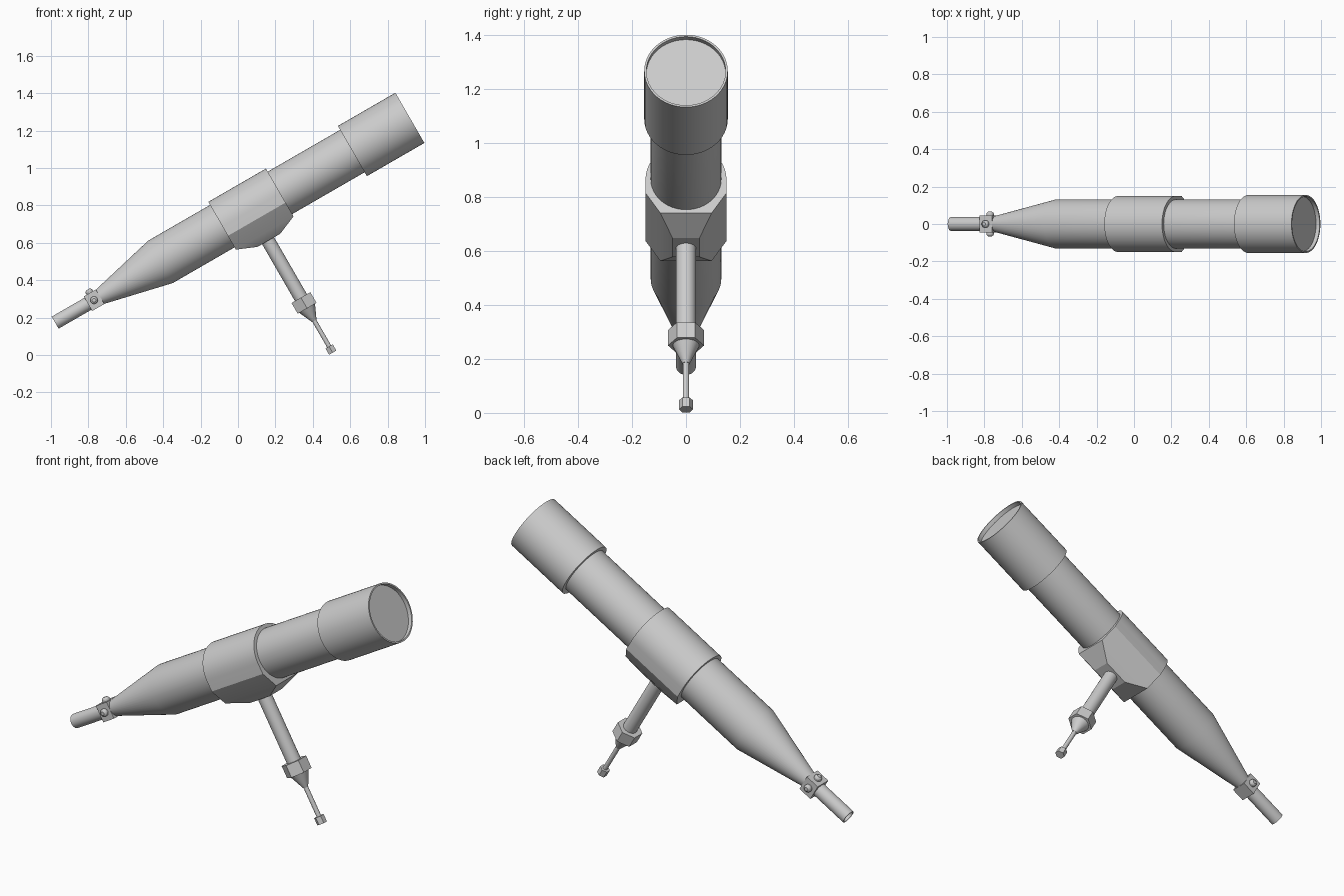
import bpy, bmesh
from math import radians, sin, cos, pi
from mathutils import Matrix

if "Cube" in bpy.data.objects:
    bpy.data.objects.remove(bpy.data.objects["Cube"])

# Tilted frame: local x runs along the tube (0 = front rim), local z is square to it
FRAME = Matrix.Translation((0.919, 0, 1.268)) @ Matrix.Rotation(radians(-30), 4, 'Y')
ALONG_TUBE = Matrix.Rotation(radians(90), 4, 'Y')
LEG = Matrix.Translation((-0.985, 0, 0))


def finish(name, bm, local):
    bmesh.ops.recalc_face_normals(bm, faces=bm.faces)
    mesh = bpy.data.meshes.new(name)
    bm.to_mesh(mesh)
    bm.free()
    ob = bpy.data.objects.new(name, mesh)
    bpy.context.collection.objects.link(ob)
    ob.matrix_world = FRAME @ local
    bpy.ops.object.select_all(action='DESELECT')
    ob.select_set(True)
    bpy.context.view_layer.objects.active = ob
    bpy.ops.object.shade_smooth_by_angle(angle=radians(15))
    return ob


def lathe(name, profile, local, segs=48):
    """Turn (radius, height) points around z and cap both ends."""
    bm = bmesh.new()
    rings = []
    for r, h in profile:
        rings.append([bm.verts.new((r * cos(a), r * sin(a), h))
                      for a in (pi / 2 + 2 * pi * i / segs for i in range(segs))])
    for a, b in zip(rings, rings[1:]):
        for i in range(segs):
            j = (i + 1) % segs
            bm.faces.new((a[i], a[j], b[j], b[i]))
    bm.faces.new(rings[0])
    bm.faces.new(rings[-1])
    return finish(name, bm, local)


# Main tube with tapered rear
lathe("main_tube", [(0.04, -1.93), (0.131, -1.54), (0.131, -0.3)], ALONG_TUBE)

# Front hood with recessed lens
lathe("front_hood", [(0.125, -0.355), (0.155, -0.355), (0.155, 0),
                     (0.147, 0), (0.147, -0.022)], ALONG_TUBE)

# Eyepiece with shallow hollow end
lathe("eyepiece", [(0.03, -2.165), (0.03, -2.19), (0.037, -2.19), (0.037, -1.9)], ALONG_TUBE)

# Eyepiece clamp block
bm = bmesh.new()
bmesh.ops.create_cube(bm, size=1)
bmesh.ops.scale(bm, vec=(0.075, 0.09, 0.09), verts=bm.verts)
CLAMP = Matrix.Translation((-1.95, 0, 0))
finish("clamp_block", bm, CLAMP)

# Clamp screws: one on top, one on each side
for name, ang in (("top", 0), ("left", 90), ("right", -90)):
    lathe(f"clamp_screw_{name}", [(0.02, 0.04), (0.02, 0.055), (0.017, 0.061), (0.01, 0.066)],
          CLAMP @ Matrix.Rotation(radians(ang), 4, 'X'), 24)

# Saddle: round on top, narrowing to a bevelled pad below
bm = bmesh.new()
section = [(0.095, -0.145), (0.15, -0.06)]
section += [(0.15 * cos(pi * i / 24), 0.15 * sin(pi * i / 24)) for i in range(25)]
section += [(-0.15, -0.06), (-0.095, -0.145)]
back, front = ([bm.verts.new((s, y, n)) for y, n in section] for s in (-1.158, -0.802))
for i in range(len(section) - 1):
    bm.faces.new((back[i], back[i + 1], front[i + 1], front[i]))
bm.faces.new(back)
bm.faces.new(front)
rim = [back[0], front[0], front[-1], back[-1]]
pad = [bm.verts.new((s, y, -0.19)) for s, y in
       ((-1.05, 0.05), (-0.91, 0.05), (-0.91, -0.05), (-1.05, -0.05))]
for i in range(4):
    j = (i + 1) % 4
    bm.faces.new((rim[i], rim[j], pad[j], pad[i]))
bm.faces.new(pad)
finish("saddle", bm, Matrix.Identity(4))

# Leg: post, hexagonal nut, taper, thin rod and hexagonal foot
lathe("leg_post", [(0.037, -0.17), (0.037, -0.56)], LEG, 32)
lathe("leg_nut", [(0.067, -0.541), (0.067, -0.607)], LEG, 6)
lathe("leg_taper", [(0.052, -0.6), (0.013, -0.685)], LEG, 32)
lathe("leg_rod", [(0.012, -0.67), (0.012, -0.86)], LEG, 24)
lathe("leg_foot", [(0.026, -0.842), (0.026, -0.881)], LEG, 6)
